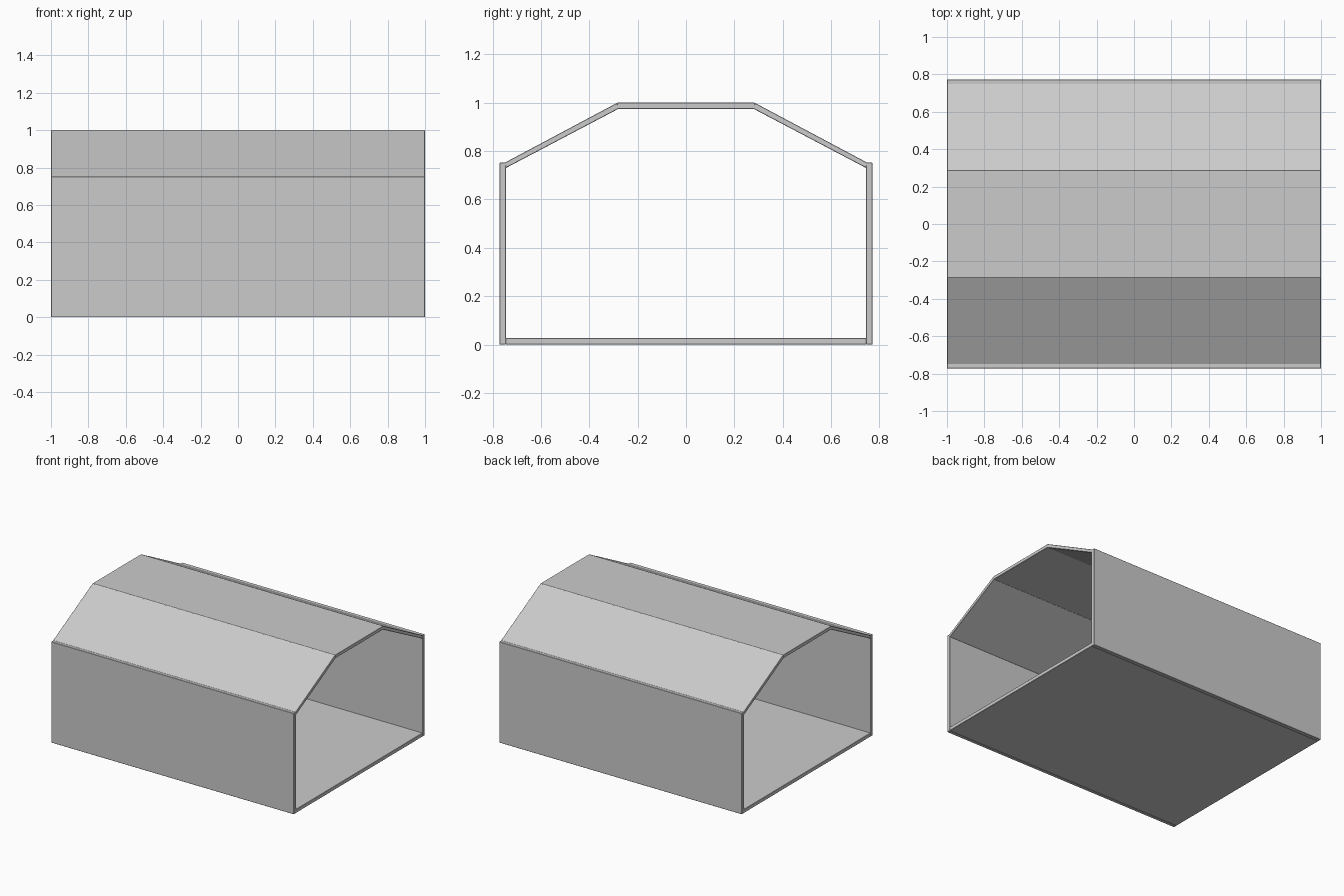
import bpy, bmesh

if "Cube" in bpy.data.objects:
    bpy.data.objects.remove(bpy.data.objects["Cube"])

HALF_LENGTH = 1.0

def slab(name, profile):
    """Extrude a (y, z) cross-section along the full x length."""
    bm = bmesh.new()
    face = bm.faces.new([bm.verts.new((-HALF_LENGTH, y, z)) for y, z in profile])
    ext = bmesh.ops.extrude_face_region(bm, geom=[face])
    moved = [v for v in ext["geom"] if isinstance(v, bmesh.types.BMVert)]
    bmesh.ops.translate(bm, verts=moved, vec=(2 * HALF_LENGTH, 0, 0))
    bmesh.ops.recalc_face_normals(bm, faces=bm.faces)
    mesh = bpy.data.meshes.new(name)
    bm.to_mesh(mesh)
    bm.free()
    obj = bpy.data.objects.new(name, mesh)
    bpy.context.collection.objects.link(obj)
    # Slightly softened panel edges
    bevel = obj.modifiers.new("soft_edges", "BEVEL")
    bevel.width = 0.002
    bevel.segments = 1
    return obj

# Cross-sections of the panels
wall = [(0.745, 0), (0.772, 0), (0.772, 0.752), (0.745, 0.752)]
slope = [(0.75, 0.752), (0.284, 1.0), (0.279, 0.975), (0.745, 0.73)]

# Floor and flat roof top
slab("floor", [(-0.746, 0), (0.746, 0), (0.746, 0.027), (-0.746, 0.027)])
slab("roof_top", [(-0.285, 0.975), (0.285, 0.975), (0.285, 1.0), (-0.285, 1.0)])

# Mirrored side walls and sloped roof panels; both ends stay open
for side, label in ((-1, "front"), (1, "back")):
    slab(label + "_wall", [(side * y, z) for y, z in wall])
    slab(label + "_roof_slope", [(side * y, z) for y, z in slope])
